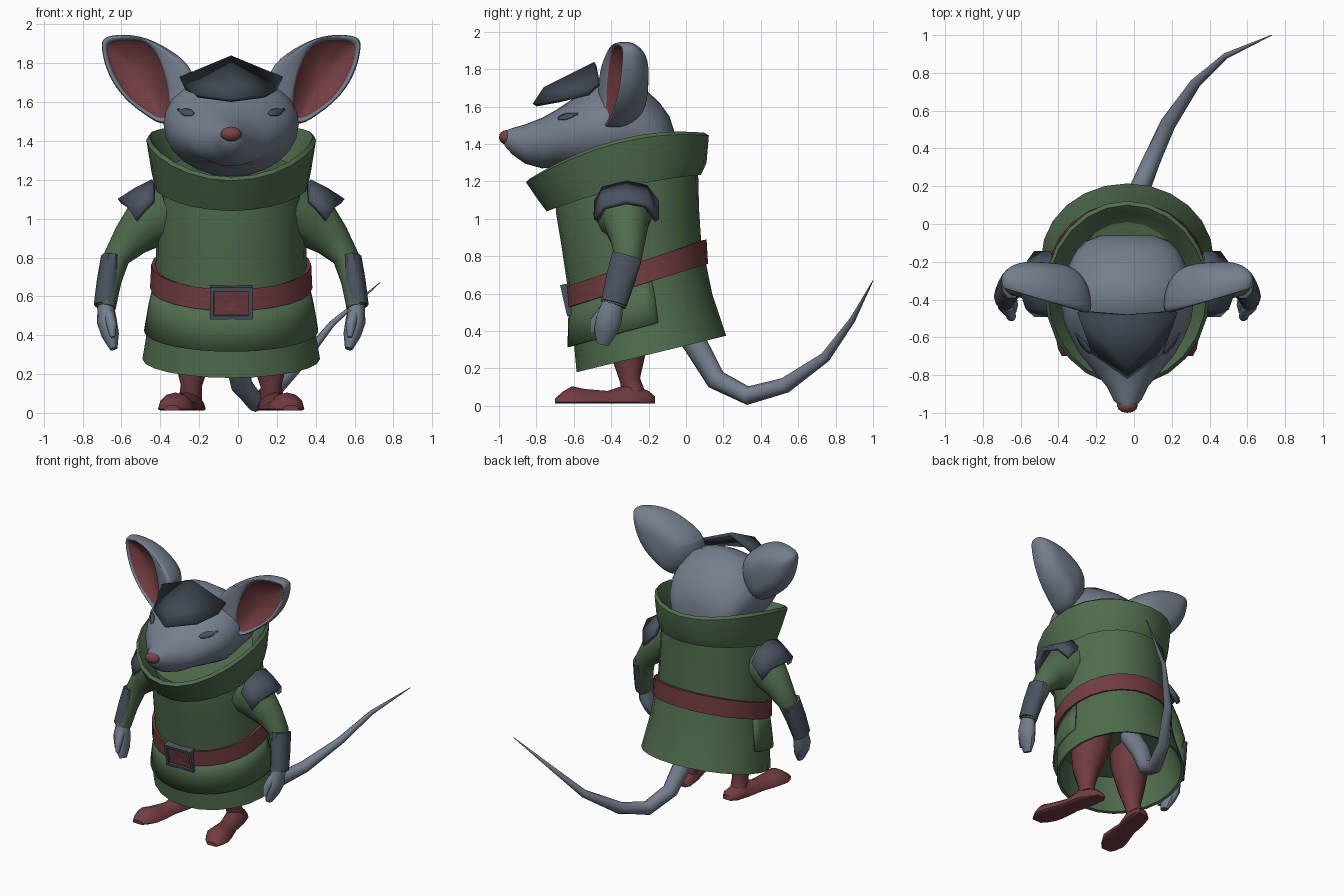
import bpy, bmesh, math
from mathutils import Vector
from mathutils.bvhtree import BVHTree

if "Cube" in bpy.data.objects:
    bpy.data.objects.remove(bpy.data.objects["Cube"])

CX = -0.035  # symmetry plane of the figure


def material(name, r, g, b):
    m = bpy.data.materials.new(name)
    m.diffuse_color = (r, g, b, 1)
    m.use_nodes = True
    m.node_tree.nodes["Principled BSDF"].inputs["Base Color"].default_value = m.diffuse_color
    return m


FUR = material("grey fur", 0.175, 0.21, 0.265)
GREEN = material("green cloth", 0.08, 0.15, 0.075)
RED = material("dark red", 0.165, 0.045, 0.053)
METAL = material("slate metal", 0.07, 0.085, 0.115)
DARK = material("dark visor", 0.05, 0.062, 0.08)
PINK = material("nose red", 0.19, 0.055, 0.06)


def finish(name, bm, mats, mirror=False, solid=0, subsurf=0, offset=0):
    bmesh.ops.recalc_face_normals(bm, faces=bm.faces[:])
    me = bpy.data.meshes.new(name)
    bm.to_mesh(me)
    bm.free()
    ob = bpy.data.objects.new(name, me)
    bpy.context.collection.objects.link(ob)
    ob.location.x = CX
    for m in mats:
        me.materials.append(m)
    if solid:
        mod = ob.modifiers.new("thickness", 'SOLIDIFY')
        mod.thickness, mod.offset = solid, offset
    if subsurf:
        mod = ob.modifiers.new("smooth", 'SUBSURF')
        mod.levels = mod.render_levels = subsurf
    if mirror:
        ob.modifiers.new("mirror", 'MIRROR').use_mirror_merge = False
    return ob


def loft(name, rings, mats, closed=True, cap=True, rule=None, **kw):
    """Skin a list of equally long point rings."""
    bm = bmesh.new()
    vs = [[bm.verts.new(p) for p in r] for r in rings]
    n = len(rings[0])
    for i in range(len(vs) - 1):
        for j in range(n if closed else n - 1):
            k = (j + 1) % n
            f = bm.faces.new((vs[i][j], vs[i][k], vs[i + 1][k], vs[i + 1][j]))
            f.material_index = rule(i) if rule else 0
    if cap and closed:
        bm.faces.new(vs[0])
        bm.faces.new(vs[-1]).material_index = rule(len(vs)) if rule else 0
    return finish(name, bm, mats, **kw)


def body_ring(zf, zb, yf, yb, rx, bulge=0.0, a0=0, a1=360, n=24):
    """Tilted oval around the body: heights and depths at front and back."""
    pts = []
    for i in range(n if a1 - a0 == 360 else n + 1):
        a = math.radians(a0 + (a1 - a0) * i / n)
        s = math.sin(a)
        pts.append((rx * math.cos(a), (yf + yb) / 2 + (yb - yf) / 2 * s,
                    (zf + zb) / 2 + (zb - zf) / 2 * s + bulge * (1 - s * s)))
    return pts


def tube(name, path, mat, ref=(0, 1, 0), n=10, **kw):
    """Tube through (x, y, z, radius[, second radius]) points."""
    rings, ps = [], [Vector(p[:3]) for p in path]
    for i, p in enumerate(path):
        t = (ps[min(i + 1, len(ps) - 1)] - ps[max(i - 1, 0)]).normalized()
        u = t.cross(Vector(ref)).normalized()
        v = t.cross(u)
        ang = [2 * math.pi * k / n for k in range(n)]
        rings.append([ps[i] + u * p[3] * math.cos(a) + v * p[-1] * math.sin(a) for a in ang])
    return loft(name, rings, [mat], **kw)


# Head: vertical ovals (y, centre z, half width, half height) from snout to nape
head_prof = [(-.97, 1.43, .04, .04), (-.93, 1.415, .075, .07), (-.86, 1.40, .11, .105),
             (-.77, 1.405, .185, .135), (-.69, 1.43, .25, .155), (-.60, 1.45, .30, .195),
             (-.52, 1.475, .335, .235), (-.44, 1.485, .348, .268), (-.33, 1.50, .34, .268),
             (-.22, 1.47, .31, .225), (-.14, 1.43, .27, .19), (-.09, 1.38, .22, .17),
             (-.06, 1.34, .14, .12)]
head_rings = [[(w * math.cos(k * math.pi / 12), y, z + h * math.sin(k * math.pi / 12))
               for k in range(24)] for y, z, w, h in head_prof]
head = loft("head", head_rings, [FUR])

# Nose
bm = bmesh.new()
bmesh.ops.create_uvsphere(bm, u_segments=12, v_segments=8, radius=1)
for v in bm.verts:
    v.co = (v.co.x * .055, -.962 + v.co.y * .038, 1.436 + v.co.z * .038)
finish("nose", bm, [PINK])

# Closed eyes: thin slits laid on the side of the head
tree = BVHTree.FromPolygons([v.co.copy() for v in head.data.vertices],
                            [tuple(p.vertices) for p in head.data.polygons])
rows = []
for side in (1, 0, -1):
    row = []
    for k in range(8):
        t = k / 7
        half = .004 + .011 * math.sin(math.pi * min(1, t * 1.1 + .05))
        hit = tree.ray_cast(Vector((1, -.68 + .105 * t, 1.535 + .025 * t + side * half)),
                            Vector((-1, 0, 0)))[0]
        row.append(hit + Vector((.004, -.003, .002)))
    rows.append(row)
loft("eyes", rows, [METAL], closed=False, mirror=True, solid=.006)

# Ears: a thick cup between an outer outline and a smaller red lining
rim = [(.33, 1.455), (.44, 1.53), (.55, 1.61), (.64, 1.74), (.67, 1.87), (.67, 1.925),
       (.62, 1.95), (.47, 1.95), (.33, 1.885), (.17, 1.77), (.20, 1.58)]
lining = [(.335, 1.49), (.435, 1.555), (.53, 1.62), (.61, 1.74), (.645, 1.86), (.64, 1.905),
          (.59, 1.92), (.46, 1.925), (.385, 1.87), (.335, 1.74), (.31, 1.60)]


def ear_ring(pts, s, dy, slope=.3):
    return [(.46 + (x - .46) * s, -.385 + slope * (x - .46) * s + dy, 1.745 + (z - 1.745) * s)
            for x, z in pts]


loft("ears", [ear_ring(rim, .3, .185, .05), ear_ring(rim, .72, .165, .05),
              ear_ring(rim, .97, .09, .15), ear_ring(rim, 1, .03), ear_ring(rim, .97, -.02),
              ear_ring(lining, 1.04, -.01), ear_ring(lining, 1, .0), ear_ring(lining, .96, .015),
              ear_ring(lining, .5, .06), ear_ring(lining, .15, .07)],
     [FUR, RED], rule=lambda i: int(i >= 6), mirror=True, subsurf=2)

# Pointed visor on the forehead: a shell open below and behind
bm = bmesh.new()
pts = [(0, -.49, 1.84), (0, -.76, 1.705), (0, -.82, 1.615), (0, -.47, 1.70)]
for s in (-1, 1):
    pts += [(s * .265, -.47, 1.73), (s * .185, -.69, 1.64), (s * .235, -.52, 1.66)]
for p in pts:
    bm.verts.new(p)
bmesh.ops.convex_hull(bm, input=bm.verts[:])
bm.normal_update()
hidden = [f for f in bm.faces if f.normal.z < -.3 or f.normal.y > .5]
bmesh.ops.delete(bm, geom=hidden, context='FACES')
finish("visor", bm, [DARK], solid=.025, offset=-1)

# Tunic: torso, hollow skirt, front flap and rolled collar
loft("torso", [body_ring(*r) for r in [
    (1.15, 1.36, -.70, .06, .36), (1.03, 1.24, -.695, .065, .38),
    (.85, 1.05, -.665, .07, .385), (.58, .82, -.625, .085, .39)]], [GREEN])
loft("skirt", [body_ring(*r) for r in [
    (.62, .87, -.62, .085, .39), (.40, .60, -.605, .14, .42), (.18, .375, -.585, .215, .457),
    (.185, .38, -.565, .195, .437), (.45, .65, -.57, .11, .39)]], [GREEN])
loft("front_flap", [body_ring(*r, a0=-192, a1=12) for r in [
    (.535, .775, -.622, .10, .397), (.45, .66, -.624, .135, .42), (.315, .53, -.628, .165, .443)]],
     [GREEN], closed=False, solid=.012)
loft("collar", [body_ring(*r) for r in [
    (1.10, 1.30, -.68, .03, .34, .02), (1.04, 1.235, -.745, .08, .395, .03),
    (1.10, 1.30, -.79, .11, .412, .05), (1.195, 1.445, -.855, .122, .437, .085),
    (1.215, 1.46, -.835, .10, .42, .085), (1.19, 1.42, -.80, .06, .39, .07),
    (1.10, 1.30, -.70, -.02, .32, .04)]], [GREEN])

# Belt and buckle
loft("belt", [body_ring(*r) for r in [
    (.63, .88, -.60, .06, .37), (.635, .89, -.65, .11, .412), (.525, .76, -.64, .118, .418),
    (.525, .76, -.59, .06, .37)]], [RED])
bm = bmesh.new()
bmesh.ops.create_cube(bm, size=1)
for v in bm.verts:
    v.co = (v.co.x * .22, v.co.y * .05, v.co.z * .17)
front = min(bm.faces, key=lambda f: f.calc_center_median().y)
bmesh.ops.inset_region(bm, faces=[front], thickness=.028)
bmesh.ops.inset_region(bm, faces=[front], thickness=.002, depth=-.012)
front.material_index = 1
buckle = finish("buckle", bm, [METAL, RED])
buckle.location = (CX, -.63, .568)
buckle.rotation_euler.x = .22

# Arms
tube("sleeves", [(.31, -.33, 1.03, .17), (.42, -.32, .99, .145, .125), (.52, -.31, .89, .098, .095),
                 (.59, -.31, .80, .068, .075), (.62, -.345, .68, .055, .07),
                 (.645, -.39, .54, .05, .07)], GREEN, mirror=True, n=12)
tube("bracers", [(.615, -.315, .80, .056, .085), (.633, -.35, .68, .059, .082),
                 (.65, -.385, .55, .058, .073)], METAL, mirror=True, n=10)
tube("hands", [(.647, -.385, .57, .04, .055), (.64, -.41, .47, .052, .072),
               (.622, -.43, .40, .045, .065), (.605, -.445, .33, .02, .035)], FUR, mirror=True)
tube("thumbs", [(.63, -.44, .51, .03), (.615, -.49, .45, .026), (.61, -.503, .39, .012)],
     FUR, mirror=True)

# Shoulder plates: an arc swept outwards, narrower at its ends
arc = [(-.48, -.09, .5), (-.44, -.02, .75), (-.32, .01, 1), (-.215, -.01, .75), (-.155, -.09, .5)]
loft("shoulder_plates", [[(.40 + out * k, y, z + dz) for y, dz, k in arc]
                         for out, z in ((0, 1.18), (.09, 1.135), (.175, 1.08))],
     [METAL], closed=False, mirror=True, solid=.03)

# Legs and turned-out shoes
tube("legs", [(.16, -.28, .62, .14), (.18, -.30, .42, .13), (.20, -.31, .27, .092),
              (.205, -.30, .14, .055), (.21, -.28, .07, .06)], RED, mirror=True, n=12)
shoe = [(-.165, .035, .03), (-.20, .065, .06), (-.30, .075, .10), (-.42, .07, .06),
        (-.54, .088, .07), (-.61, .09, .085), (-.66, .07, .055), (-.70, .04, .02)]
loft("shoes", [[(.19 + .22 * (-.17 - y) + w * math.cos(a), y, max(.012, .02 + h * math.sin(a)))
                for a in [k * math.pi / 6 for k in range(12)]] for y, w, h in shoe],
     [RED], mirror=True)

# Tail
tube("tail", [(.005, -.08, .52, .07), (.015, .05, .33, .065), (.055, .16, .14, .056),
              (.125, .33, .055, .05), (.215, .53, .11, .042), (.36, .745, .26, .028),
              (.52, .89, .46, .016), (.765, 1.0, .67, .002)], FUR, ref=(1, 0, 0))

# Smooth shading with crisp edges
for ob in bpy.context.collection.objects:
    ob.select_set(True)
    bpy.context.view_layer.objects.active = ob
bpy.ops.object.shade_smooth_by_angle(angle=math.radians(45))
